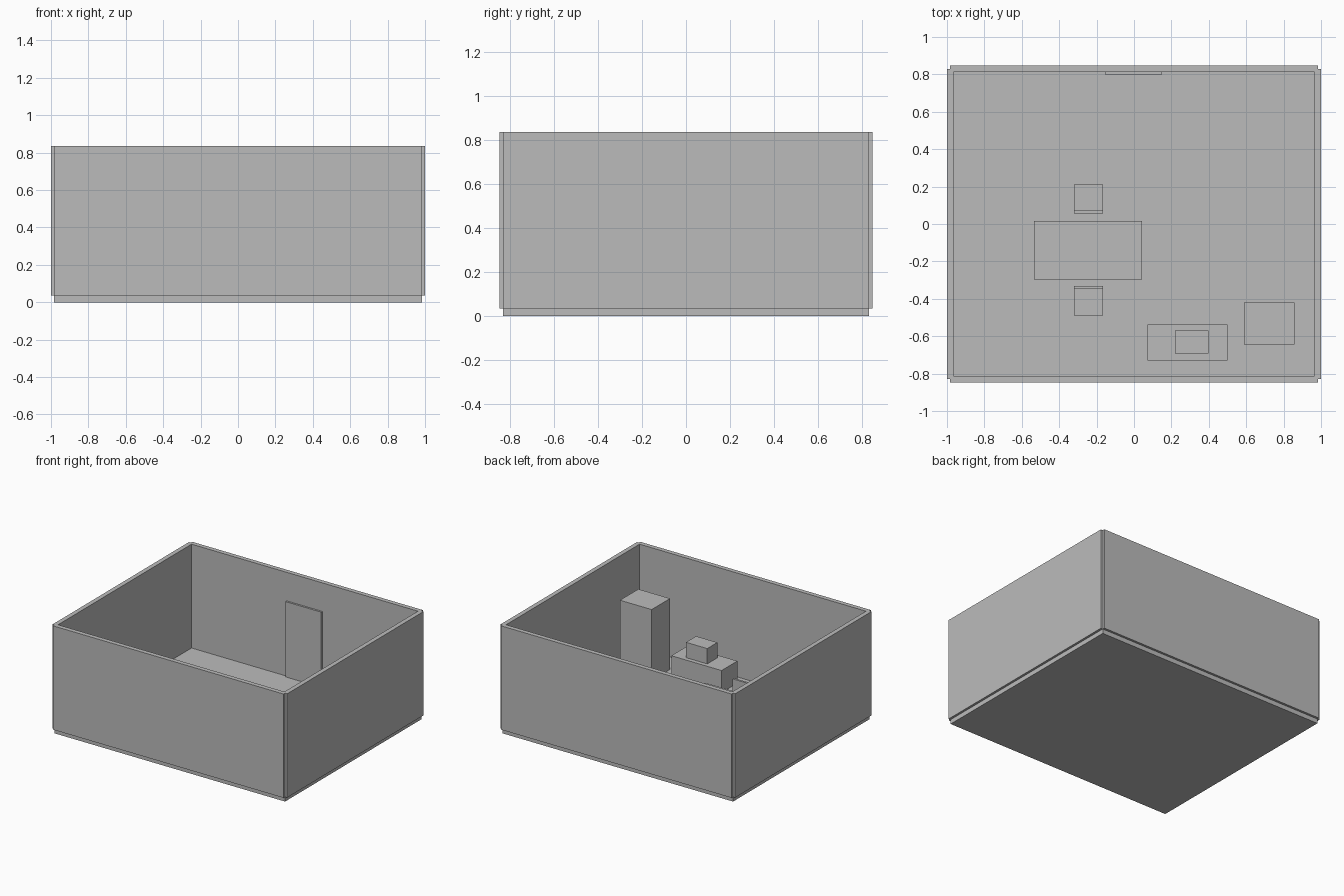
import bpy, bmesh

if "Cube" in bpy.data.objects:
    bpy.data.objects.remove(bpy.data.objects["Cube"])

grey = bpy.data.materials.new("plain_grey")
grey.diffuse_color = (0.5, 0.5, 0.5, 1)
grey.use_nodes = True
grey.node_tree.nodes["Principled BSDF"].inputs["Base Color"].default_value = grey.diffuse_color


def box(name, x0, x1, y0, y1, z0, z1):
    """Axis-aligned block between two corners."""
    bm = bmesh.new()
    bmesh.ops.create_cube(bm, size=1)
    for v in bm.verts:
        v.co.x = x1 if v.co.x > 0 else x0
        v.co.y = y1 if v.co.y > 0 else y0
        v.co.z = z1 if v.co.z > 0 else z0
    mesh = bpy.data.meshes.new(name)
    bm.to_mesh(mesh)
    bm.free()
    mesh.materials.append(grey)
    ob = bpy.data.objects.new(name, mesh)
    bpy.context.collection.objects.link(ob)
    return ob


F = 0.035            # floor top
W = 0.0175           # half wall thickness
X, Y, H = 0.9825, 0.83, 0.835

# Room shell: walls are centred on the floor's edges
box("floor", -X, X, -Y, Y, 0, F)
for name, s in (("front_wall", -1), ("back_wall", 1)):
    box(name, -X, X, s * Y - W, s * Y + W, F, H)
for name, s in (("left_wall", -1), ("right_wall", 1)):
    box(name, s * X - W, s * X + W, -Y, Y, F, H)

# Door panel on the back wall
box("door", -0.155, 0.15, 0.798, Y - W, F, 0.615)

# Furniture blocks
box("table", -0.535, 0.043, -0.298, 0.017, F, 0.21)
box("cabinet", 0.587, 0.857, -0.644, -0.42, F, 0.582)
box("low_desk", 0.073, 0.501, -0.73, -0.537, F, 0.205)
box("desk_box", 0.218, 0.399, -0.693, -0.57, 0.205, 0.323)

# Two chairs, backrests on the table side
for name, y, s in (("back_chair", 0.055, 1), ("front_chair", -0.332, -1)):
    lo, hi = sorted((y, y + s * 0.156))
    box(name + "_seat", -0.321, -0.165, lo, hi, F, 0.14)
    lo, hi = sorted((y, y + s * 0.016))
    box(name + "_backrest", -0.321, -0.165, lo, hi, 0.14, 0.283)
